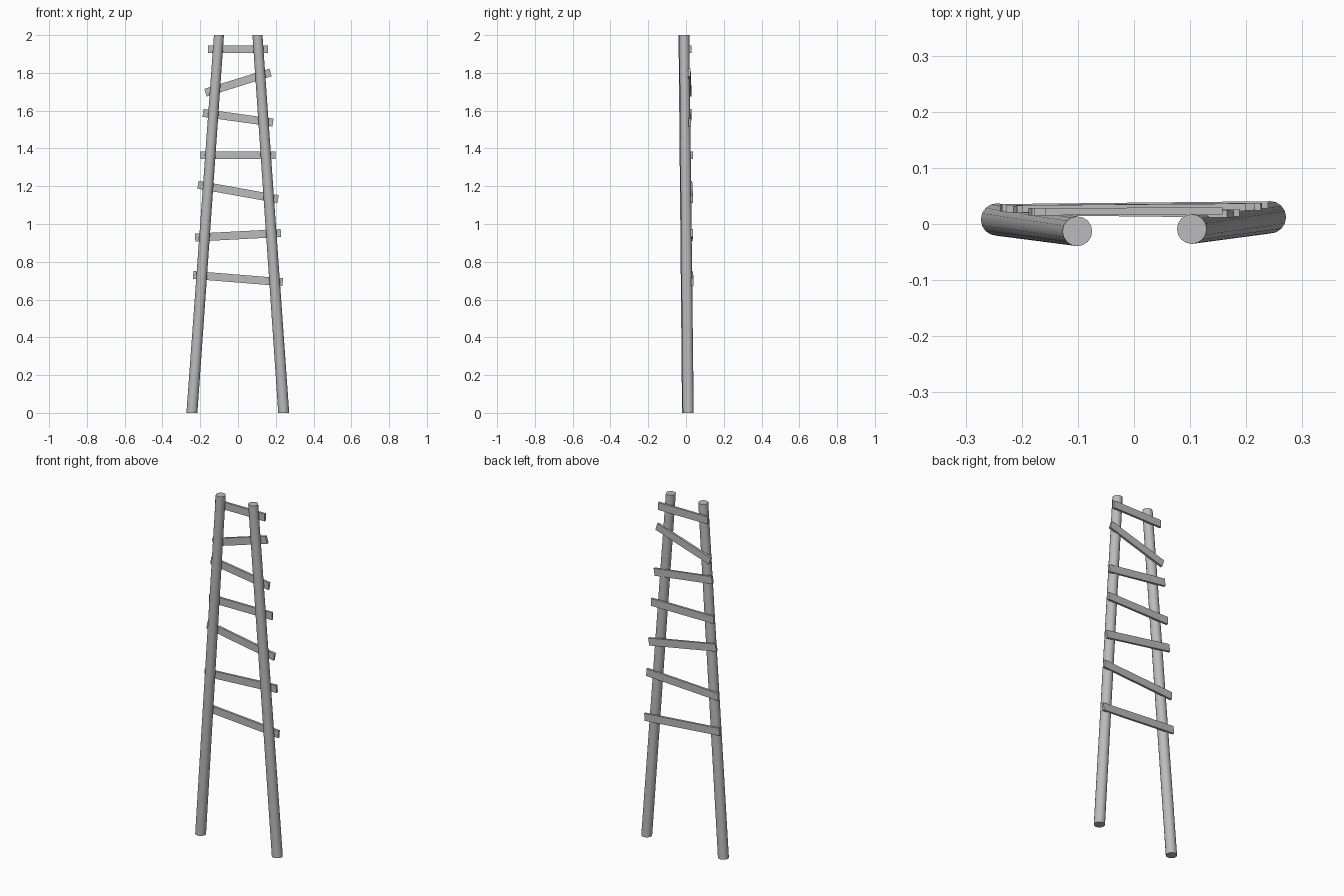
import bpy, bmesh
from mathutils import Vector, Matrix

if "Cube" in bpy.data.objects:
    bpy.data.objects.remove(bpy.data.objects["Cube"])

grey = bpy.data.materials.new("plain grey")
grey.diffuse_color = (0.5, 0.5, 0.5, 1)
grey.use_nodes = True
grey.node_tree.nodes["Principled BSDF"].inputs["Base Color"].default_value = grey.diffuse_color


def add_object(name, bm):
    bmesh.ops.recalc_face_normals(bm, faces=bm.faces)
    mesh = bpy.data.meshes.new(name)
    bm.to_mesh(mesh)
    bm.free()
    mesh.materials.append(grey)
    obj = bpy.data.objects.new(name, mesh)
    bpy.context.collection.objects.link(obj)
    return obj


def pole(name, foot, top, r_foot, r_top, height=2.0):
    """Leaning tapered pole with level ends."""
    bm = bmesh.new()
    bmesh.ops.create_cone(bm, cap_ends=True, segments=16, radius1=r_foot,
                          radius2=r_top, depth=height)
    for v in bm.verts:
        shift = foot if v.co.z < 0 else top
        v.co += Vector((shift[0], shift[1], height / 2))
    obj = add_object(name, bm)
    bpy.context.view_layer.objects.active = obj
    obj.select_set(True)
    bpy.ops.object.shade_smooth_by_angle()
    obj.select_set(False)


def rung(name, left, right, height=0.042, depth=0.013):
    """Flat board running between two end points."""
    a, b = Vector(left), Vector(right)
    along = (b - a).normalized()
    up = (Vector((0, 0, 1)) - along * along.z).normalized()
    back = up.cross(along)
    frame = Matrix((along, back, up)).transposed().to_4x4()
    size = Matrix.Diagonal(((b - a).length, depth, height, 1))
    bm = bmesh.new()
    bmesh.ops.create_cube(bm, size=1,
                          matrix=Matrix.Translation((a + b) / 2) @ frame @ size)
    add_object(name, bm)


# Two side poles leaning toward each other
pole("left_pole", (-0.244, 0.008), (-0.101, -0.013), 0.029, 0.0265)
pole("right_pole", (0.242, 0.012), (0.103, -0.009), 0.029, 0.0265)

# Crooked rungs on the back: half width, left z, right z, left y, right y
rungs = [
    (0.237, 0.730, 0.692, 0.029, 0.034),
    (0.227, 0.928, 0.952, 0.027, 0.031),
    (0.212, 1.208, 1.132, 0.026, 0.031),
    (0.199, 1.364, 1.364, 0.027, 0.030),
    (0.185, 1.588, 1.537, 0.022, 0.020),
    (0.172, 1.695, 1.802, 0.022, 0.018),
    (0.158, 1.925, 1.925, 0.022, 0.023),
]
for i, (half, z1, z2, y1, y2) in enumerate(rungs, 1):
    rung(f"rung_{i}", (-half, y1, z1), (half, y2, z2))
